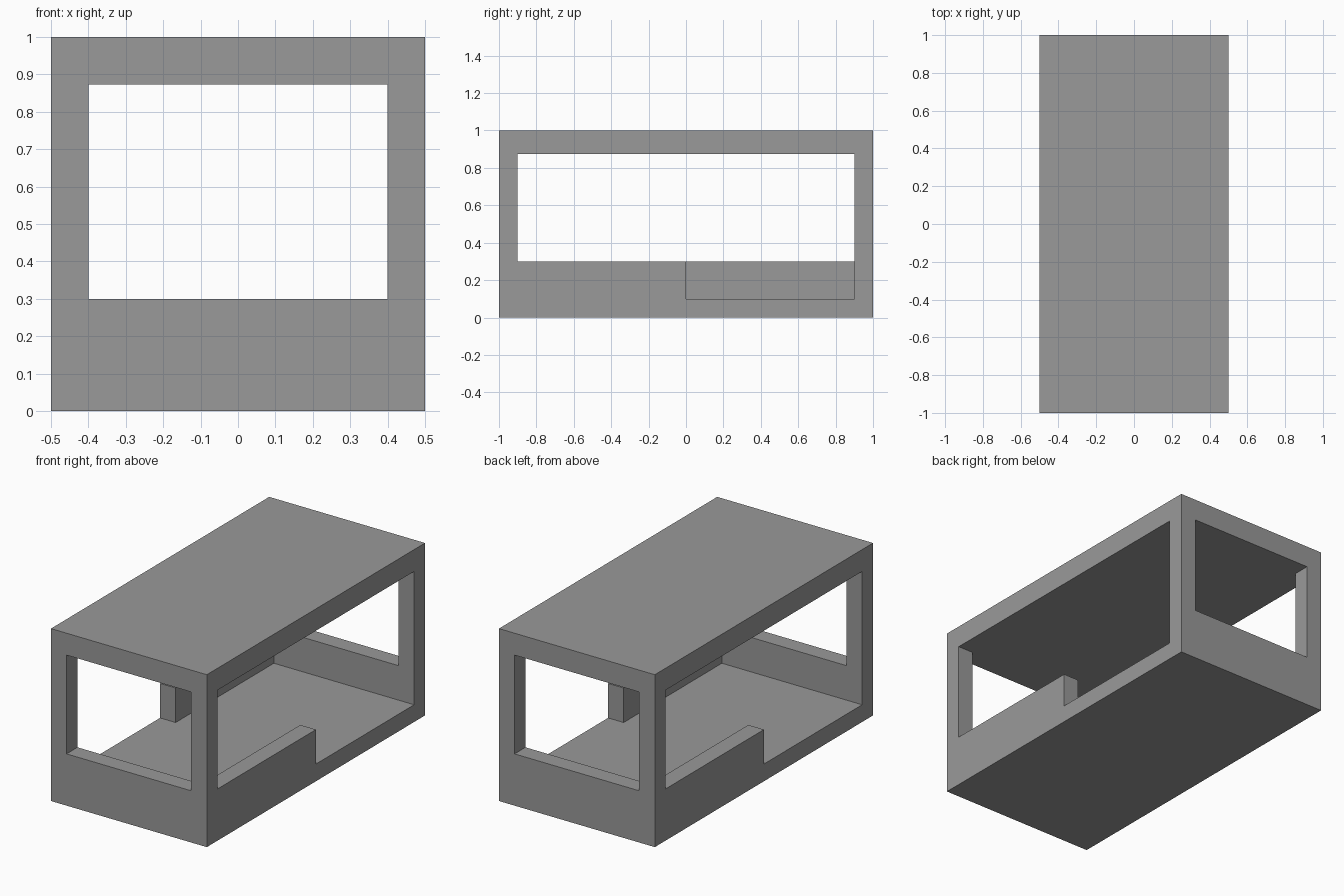
import bpy
from mathutils import Vector

default = bpy.data.objects.get("Cube")
if default:
    bpy.data.objects.remove(default, do_unlink=True)

GREY = (0.32, 0.32, 0.32, 1.0)
HALF_W, HALF_L, HEIGHT = 0.5, 1.0, 1.0
WALL, FLOOR, SILL, CEILING = 0.1, 0.1, 0.3, 0.873
IN_X, IN_Y = HALF_W - WALL, HALF_L - WALL
OUT = 0.2  # how far cutters reach past the shell

grey = bpy.data.materials.new("plain grey")
grey.use_nodes = True
grey.diffuse_color = GREY
grey.node_tree.nodes["Principled BSDF"].inputs["Base Color"].default_value = GREY


def box(name, low, high):
    """Axis-aligned box between two corners."""
    low, high = Vector(low), Vector(high)
    bpy.ops.mesh.primitive_cube_add(size=1)
    obj = bpy.context.object
    obj.name = obj.data.name = name
    for v in obj.data.vertices:
        v.co = (low + high) / 2 + v.co * (high - low)
    obj.data.materials.append(grey)
    return obj


def cut(target, name, low, high):
    """Subtract a box from the target and discard the cutter."""
    cutter = box(name, low, high)
    cutter.hide_render = True
    mod = target.modifiers.new(name, 'BOOLEAN')
    mod.operation, mod.solver, mod.object = 'DIFFERENCE', 'EXACT', cutter
    bpy.context.view_layer.objects.active = target
    bpy.ops.object.modifier_apply(modifier=mod.name)
    bpy.data.objects.remove(cutter, do_unlink=True)


# Outer shell
shell = box("cabin_shell", (-HALF_W, -HALF_L, 0), (HALF_W, HALF_L, HEIGHT))

# Hollow interior between floor and roof
cut(shell, "interior", (-IN_X, -IN_Y, FLOOR), (IN_X, IN_Y, CEILING))

# Window openings: front to back, then side to side
cut(shell, "end_windows", (-IN_X, -HALF_L - OUT, SILL), (IN_X, HALF_L + OUT, CEILING))
cut(shell, "side_windows", (-HALF_W - OUT, -IN_Y, SILL), (HALF_W + OUT, IN_Y, CEILING))

# Door gaps in the low side walls, diagonally opposite each other
cut(shell, "left_door", (0, 0, FLOOR), (HALF_W + OUT, IN_Y, CEILING))
cut(shell, "right_door", (-HALF_W - OUT, -IN_Y, FLOOR), (0, 0, CEILING))
